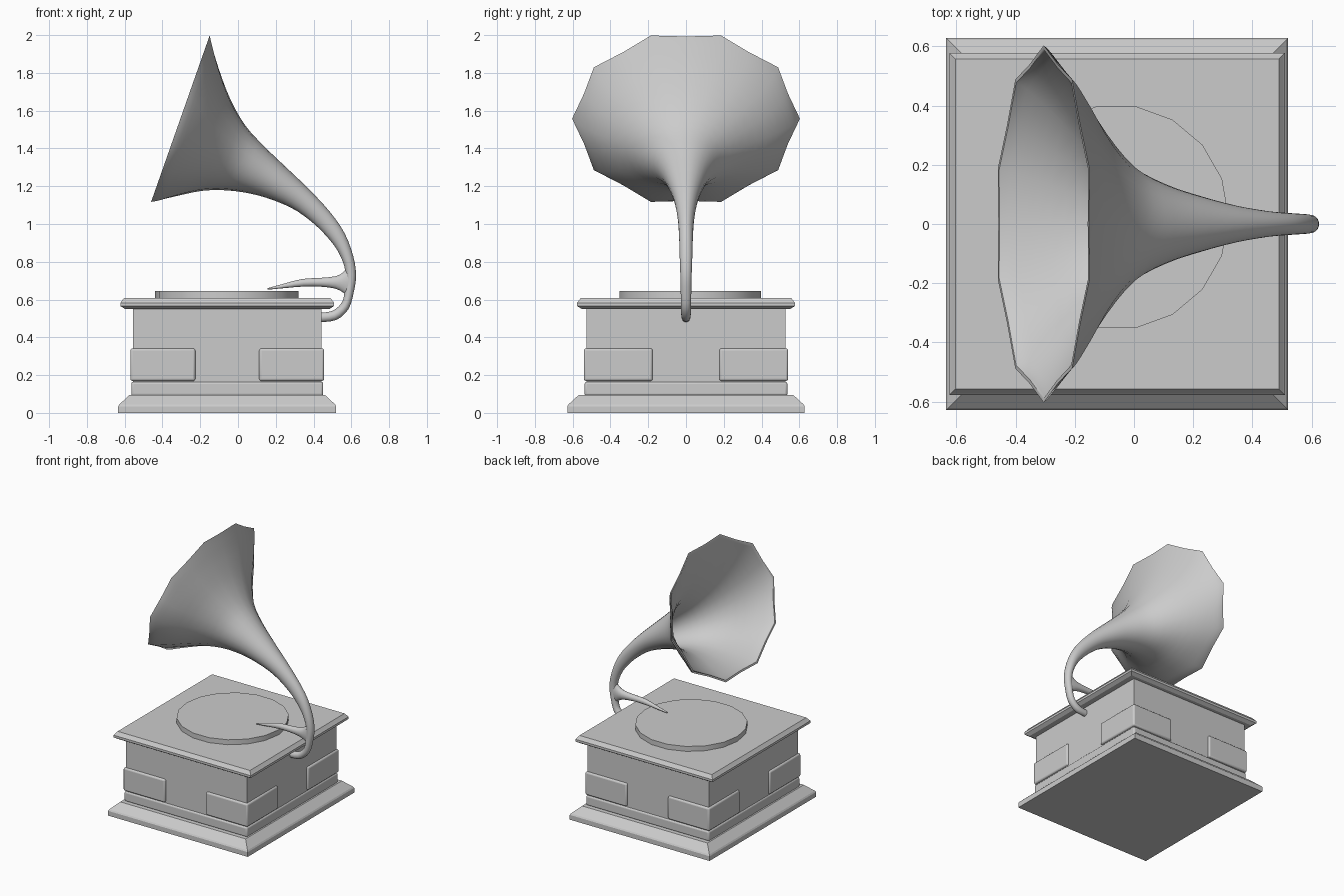
import bpy, bmesh, math
from mathutils import Vector

if "Cube" in bpy.data.objects:
    bpy.data.objects.remove(bpy.data.objects["Cube"])

CX = -0.057  # cabinet centre in x


def finish(name, bm, bevel=0.0, smooth=None):
    bmesh.ops.recalc_face_normals(bm, faces=bm.faces[:])
    me = bpy.data.meshes.new(name)
    bm.to_mesh(me)
    bm.free()
    ob = bpy.data.objects.new(name, me)
    bpy.context.collection.objects.link(ob)
    if bevel:
        m = ob.modifiers.new("edge_rounding", 'BEVEL')
        m.width, m.segments = bevel, 3
        m.limit_method = 'ANGLE'
    if smooth:
        bpy.ops.object.select_all(action='DESELECT')
        ob.select_set(True)
        bpy.context.view_layer.objects.active = ob
        bpy.ops.object.shade_smooth_by_angle(angle=math.radians(smooth))
    return ob


def loft(name, rows, **kw):
    """Skin a list of equal-length point rings and cap both ends."""
    bm = bmesh.new()
    vs = [[bm.verts.new(p) for p in row] for row in rows]
    n = len(rows[0])
    for a, b in zip(vs, vs[1:]):
        for i in range(n):
            j = (i + 1) % n
            bm.faces.new((a[i], a[j], b[j], b[i]))
    bm.faces.new(vs[0])
    bm.faces.new(vs[-1])
    return finish(name, bm, **kw)


def moulding(name, hx, hy, profile, **kw):
    """Rectangular block whose sides follow a (z, inset) profile."""
    rows = [[(CX + sx * (hx - d), sy * (hy - d), z)
             for sx, sy in ((-1, -1), (1, -1), (1, 1), (-1, 1))] for z, d in profile]
    return loft(name, rows, **kw)


# Cabinet
moulding("plinth", 0.577, 0.628, [(0, 0), (0.035, 0), (0.045, 0.006), (0.095, 0.06)])
moulding("cabinet_body", 0.5, 0.527, [(0.09, 0), (0.56, 0)])
moulding("cabinet_trim", 0.508, 0.537, [(0.09, 0), (0.165, 0)], bevel=0.012, smooth=40)
moulding("lid", 0.566, 0.577,
         [(0.55, 0.025), (0.566, 0), (0.583, 0), (0.59, 0.006), (0.609, 0.02)])

# Corner blocks
for sx, side in ((-1, "left"), (1, "right")):
    for sy, end in ((-1, "front"), (1, "back")):
        bm = bmesh.new()
        bmesh.ops.create_cube(bm, size=1)
        for v in bm.verts:
            v.co = (CX + sx * 0.341 + v.co.x * 0.344, sy * 0.359 + v.co.y * 0.364,
                    0.255 + v.co.z * 0.172)
        finish(f"corner_block_{end}_{side}", bm, bevel=0.012, smooth=40)

# Turntable
disc = [(math.cos(math.radians(20 * i)), math.sin(math.radians(20 * i))) for i in range(18)]
loft("turntable", [[(-0.06 + 0.38 * c, 0.023 + 0.38 * s, z) for c, s in disc]
                   for z in (0.6, 0.646)], smooth=30)


def spline(keys, steps):
    """Catmull-Rom interpolation through tuples."""
    out = []
    for i in range(len(keys) - 1):
        p0, p1, p2, p3 = (keys[min(max(i + k, 0), len(keys) - 1)] for k in (-1, 0, 1, 2))
        for s in range(steps):
            t = s / steps
            out.append(tuple(0.5 * (2 * b + (c - a) * t + (2 * a - 5 * b + 4 * c - d) * t * t
                                    + (3 * b - a - 3 * c + d) * t ** 3)
                             for a, b, c, d in zip(p0, p1, p2, p3)))
    return out + [keys[-1]]


def ring(key, shrink=0.0, n=20):
    """Oval ring from upper (x,z), lower (x,z), half width and scallop depth."""
    ux, uz, lx, lz, w, flute = key
    mid = Vector(((ux + lx) / 2, 0, (uz + lz) / 2))
    up = Vector(((ux - lx) / 2, 0, (uz - lz) / 2)) * (1 + flute * 0.85)
    up *= 1 - shrink / up.length
    side = Vector((0, w - shrink, 0))
    pts = []
    for i in range(n):
        t = math.tau * i / n
        k = 1 - flute * (i % 2)
        pts.append(mid + (side * math.cos(t) + up * math.sin(t)) * k)
    return pts


# Horn: upper x, z, lower x, z, half width, scallop depth
horn = spline([
    (0.43, 0.480, 0.43, 0.53, 0.022, 0),
    (0.52, 0.492, 0.50, 0.54, 0.025, 0),
    (0.585, 0.55, 0.55, 0.585, 0.027, 0),
    (0.613, 0.64, 0.565, 0.65, 0.028, 0),
    (0.625, 0.73, 0.57, 0.73, 0.030, 0),
    (0.610, 0.83, 0.555, 0.80, 0.033, 0),
    (0.565, 0.95, 0.51, 0.885, 0.036, 0),
    (0.49, 1.06, 0.42, 0.985, 0.043, 0),
    (0.38, 1.18, 0.31, 1.07, 0.062, 0),
    (0.26, 1.295, 0.19, 1.125, 0.094, 0),
    (0.14, 1.41, 0.07, 1.16, 0.135, 0),
    (0.04, 1.52, -0.06, 1.178, 0.20, 0.004),
    (-0.04, 1.66, -0.19, 1.175, 0.325, 0.015),
    (-0.10, 1.82, -0.33, 1.145, 0.485, 0.035),
    (-0.135, 1.94, -0.42, 1.122, 0.575, 0.052),
    (-0.15, 1.998, -0.46, 1.117, 0.603, 0.06)], 3)
rows = [ring(k) for k in horn] + [ring(k, 0.014) for k in reversed(horn[18:])]
loft("horn", rows, smooth=60)

# Tone arm
arm = spline([
    (0.155, 0.660, 0.157, 0.652, 0.006, 0),
    (0.25, 0.686, 0.25, 0.661, 0.012, 0),
    (0.34, 0.709, 0.35, 0.669, 0.019, 0),
    (0.44, 0.715, 0.44, 0.668, 0.022, 0),
    (0.52, 0.724, 0.515, 0.658, 0.025, 0),
    (0.56, 0.748, 0.557, 0.637, 0.026, 0),
    (0.59, 0.785, 0.59, 0.610, 0.026, 0)], 2)
loft("tone_arm", [ring(k) for k in arm], smooth=60)
